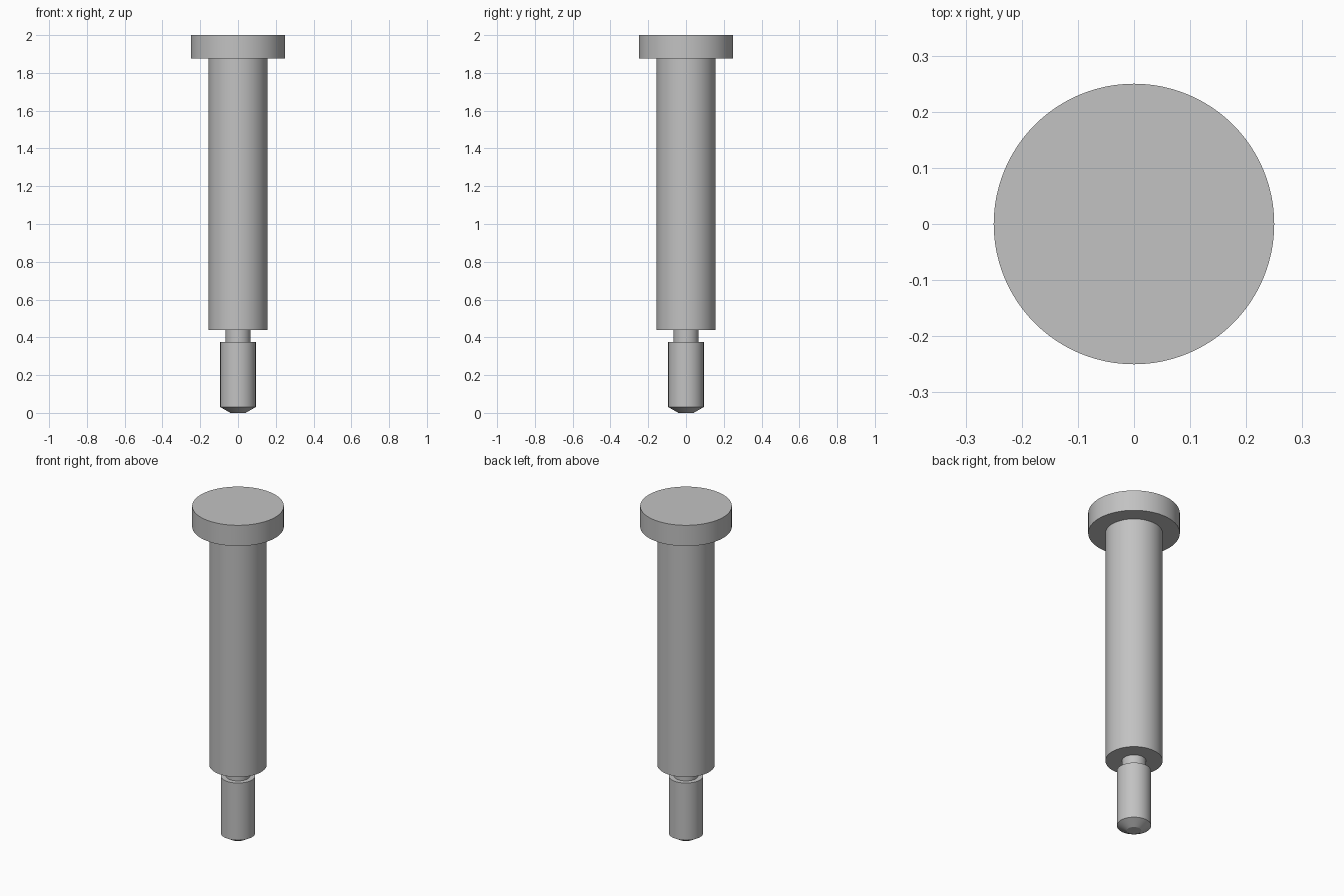
import bpy
import math
import bmesh

cube = bpy.data.objects.get("Cube")
if cube:
    bpy.data.objects.remove(cube, do_unlink=True)

steel = bpy.data.materials.new("grey_steel")
steel.use_nodes = True
colour = (0.54, 0.54, 0.54, 1)
steel.diffuse_color = colour
steel.node_tree.nodes["Principled BSDF"].inputs["Base Color"].default_value = colour


def lathe(name, profile, sides=96):
    """Turn a (radius, height) profile, listed bottom to top, into a capped solid."""
    bm = bmesh.new()
    rings = []
    for radius, z in profile:
        angles = [2 * math.pi * i / sides for i in range(sides)]
        rings.append([bm.verts.new((radius * math.cos(a), radius * math.sin(a), z)) for a in angles])
    for low, high in zip(rings, rings[1:]):
        for i in range(sides):
            j = (i + 1) % sides
            bm.faces.new((low[i], low[j], high[j], high[i]))
    bm.faces.new(rings[0][::-1])
    bm.faces.new(rings[-1])
    mesh = bpy.data.meshes.new(name)
    bm.to_mesh(mesh)
    bm.free()
    mesh.materials.append(steel)
    obj = bpy.data.objects.new(name, mesh)
    bpy.context.collection.objects.link(obj)
    bpy.ops.object.select_all(action="DESELECT")
    obj.select_set(True)
    bpy.context.view_layer.objects.active = obj
    bpy.ops.object.shade_smooth_by_angle(angle=math.radians(25))


# Shoulder bolt: head, shoulder, undercut neck and chamfered stud in one turned solid
lathe("shoulder_bolt", [
    (0.04, 0), (0.094, 0.031), (0.094, 0.375),   # stud
    (0.066, 0.375), (0.066, 0.44),               # neck
    (0.156, 0.44), (0.156, 1.875),               # shoulder
    (0.25, 1.875), (0.25, 2),                    # head
])
